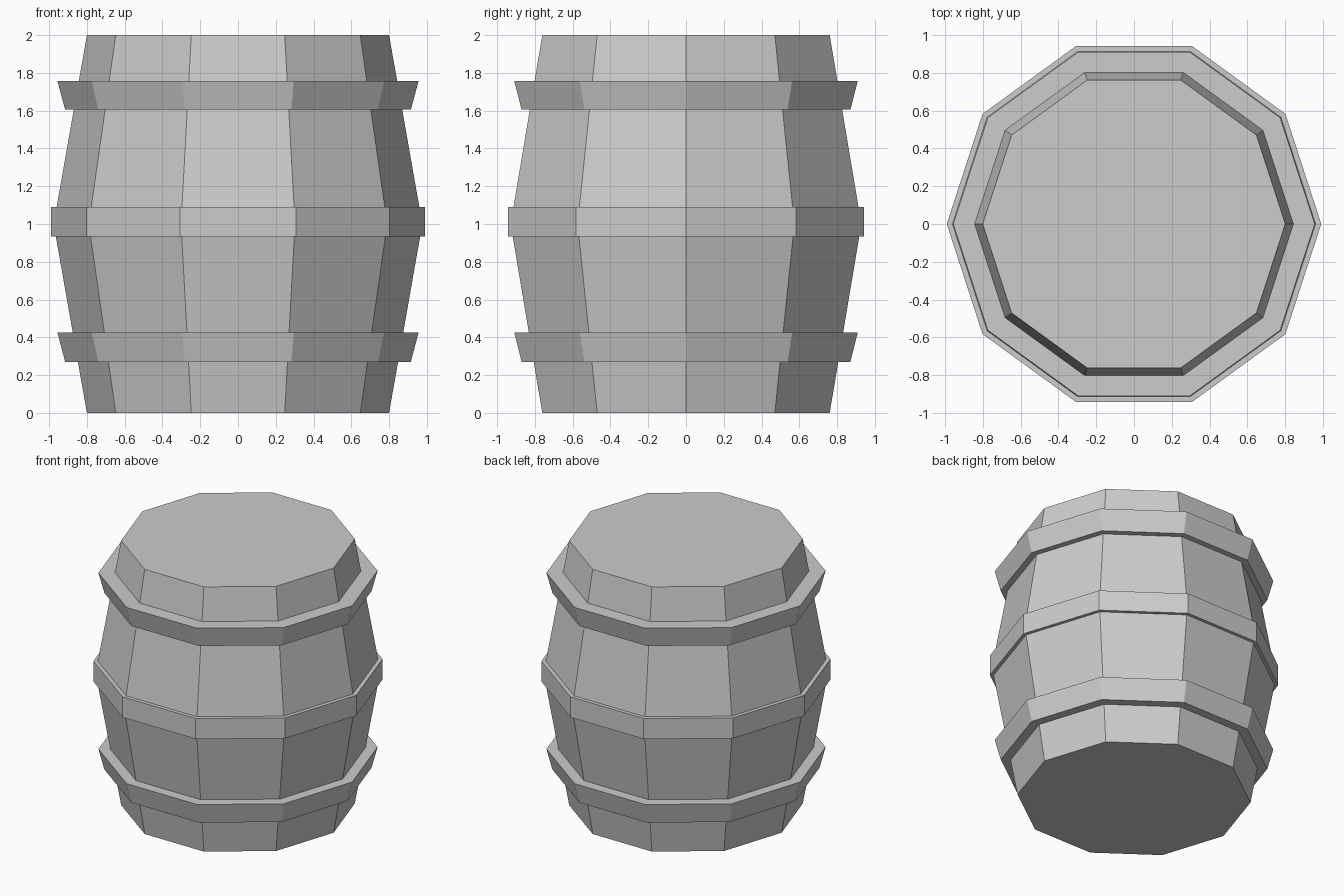
import bpy, bmesh, math

SIDES = 10

cube = bpy.data.objects.get("Cube")
if cube:
    bpy.data.objects.remove(cube, do_unlink=True)

grey = bpy.data.materials.new("light_grey")
grey.use_nodes = True
colour = (0.604, 0.604, 0.604, 1.0)
grey.diffuse_color = colour
grey.node_tree.nodes["Principled BSDF"].inputs["Base Color"].default_value = colour


def lathe(name, profile, closed):
    """Spin (radius, height) points into a flat-sided ring, capped if open."""
    bm = bmesh.new()
    rings = []
    for radius, z in profile:
        angles = [math.tau * i / SIDES for i in range(SIDES)]
        rings.append([bm.verts.new((radius * math.cos(a), radius * math.sin(a), z))
                      for a in angles])
    pairs = list(zip(rings, rings[1:]))
    if closed:
        pairs.append((rings[-1], rings[0]))
    else:
        bm.faces.new(rings[0])
        bm.faces.new(rings[-1])
    for low, high in pairs:
        for i in range(SIDES):
            j = (i + 1) % SIDES
            bm.faces.new((low[i], low[j], high[j], high[i]))
    bmesh.ops.recalc_face_normals(bm, faces=bm.faces)
    mesh = bpy.data.meshes.new(name)
    bm.to_mesh(mesh)
    bm.free()
    mesh.materials.append(grey)
    obj = bpy.data.objects.new(name, mesh)
    bpy.context.collection.objects.link(obj)
    return obj


def hoop(name, bottom, top, lower_radius, upper_radius, inner_radius):
    lathe(name, [(inner_radius, bottom), (lower_radius, bottom),
                 (upper_radius, top), (inner_radius, top)], True)


# Bulging barrel body with flat ends
lathe("barrel_body", [(0.80, 0), (0.976, 1.0), (0.80, 2.0)], False)

# Two flared hoops and a straight one around the middle
hoop("lower_hoop", 0.27, 0.425, 0.915, 0.956, 0.80)
hoop("middle_hoop", 0.935, 1.09, 0.99, 0.99, 0.92)
hoop("upper_hoop", 1.605, 1.757, 0.915, 0.956, 0.80)
